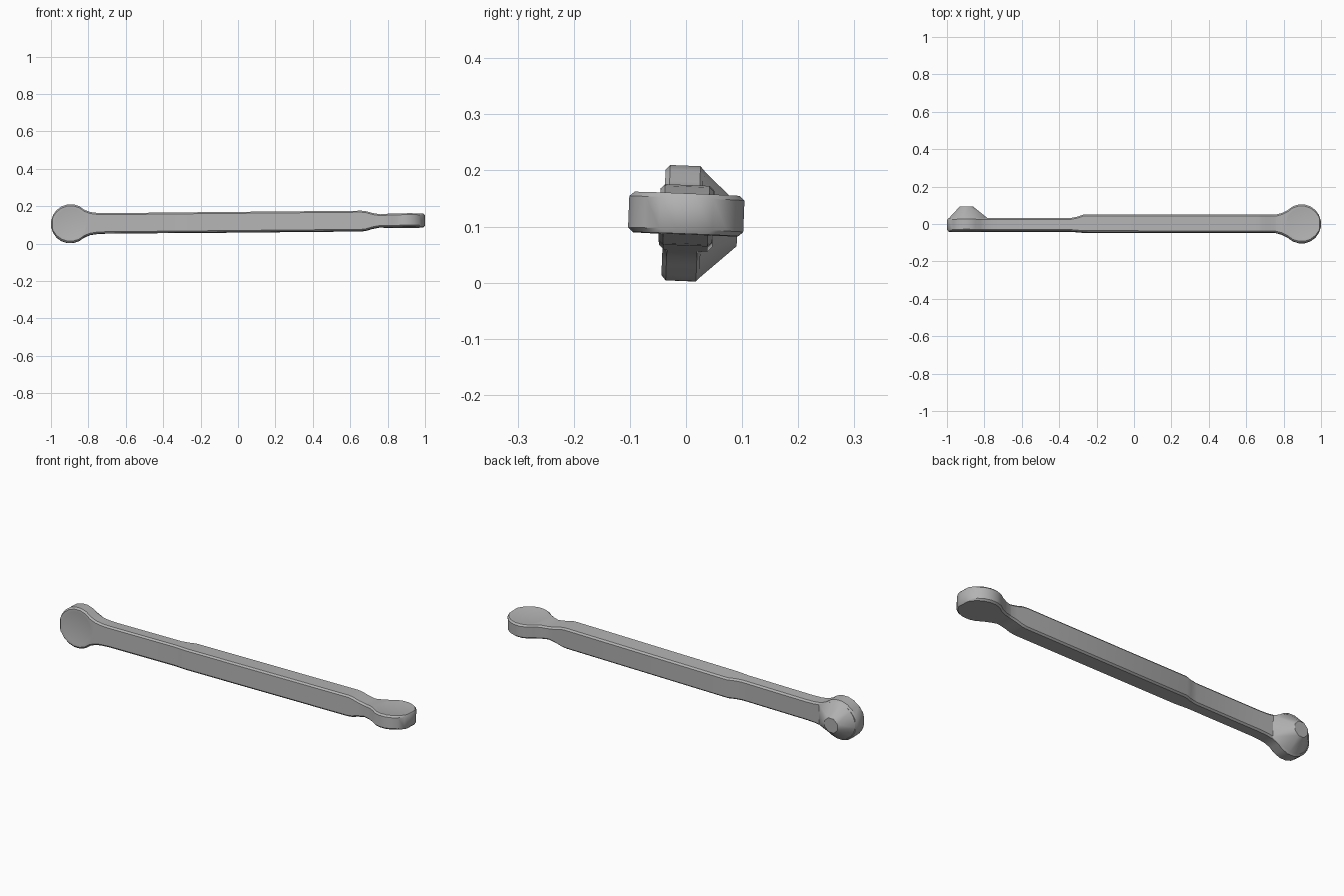
import bpy, bmesh, math
from mathutils import Matrix, Vector

cube = bpy.data.objects.get("Cube")
if cube:
    bpy.data.objects.remove(cube, do_unlink=True)

grey = bpy.data.materials.new("plain grey")
grey.use_nodes = True
colour = (0.45, 0.45, 0.45, 1)
grey.diffuse_color = colour
grey.node_tree.nodes["Principled BSDF"].inputs["Base Color"].default_value = colour

HEAD_X, HEAD_R = 0.896, 0.104
ROLL = Matrix.Translation((0, 0, 0.11)) @ Matrix.Rotation(-0.04, 4, "X") @ Matrix.Translation((0, 0, -0.11))


def centre_z(x):
    """Height of the slightly rising centre line."""
    return 0.1055 + 0.0093 * (x + 0.9)


def lerp(table, x):
    """Read a piecewise linear profile at x."""
    if x <= table[0][0]:
        return table[0][1]
    for (a, u), (b, v) in zip(table, table[1:]):
        if x <= b:
            return u + (v - u) * (x - a) / (b - a)
    return table[-1][1]


def add_object(name, bm):
    bmesh.ops.recalc_face_normals(bm, faces=bm.faces)
    mesh = bpy.data.meshes.new(name)
    bm.to_mesh(mesh)
    bm.free()
    obj = bpy.data.objects.new(name, mesh)
    bpy.context.collection.objects.link(obj)
    mesh.materials.append(grey)
    return obj


def activate(obj):
    bpy.ops.object.select_all(action="DESELECT")
    obj.select_set(True)
    bpy.context.view_layer.objects.active = obj


def finish(obj):
    obj.data.transform(ROLL)
    activate(obj)
    bpy.ops.object.shade_smooth_by_angle(angle=math.radians(30))


# Round head outline flowing through a neck into the straight bar
head = []
for k in range(8):
    a = math.radians(171 - 18 * k)
    head.append((-HEAD_X + HEAD_R * math.cos(a), HEAD_R * math.sin(a)))
neck = [(-0.79, 0.061), (-0.755, 0.056), (-0.71, 0.054)]

# Half height: upright round head on the right, thin flat paddle on the left
half_z = head + neck + [(0.66, 0.054), (0.685, 0.051), (0.72, 0.041), (0.76, 0.034), (0.8, 0.036)]
# Side limits: thin part, step to the thick part, then the flat round head
left_head = [(-x, h) for x, h in reversed(head)]
left_neck = [(0.755, 0.048), (0.79, 0.057)]
front = [(-0.34, 0.04), (-0.27, 0.046)] + left_neck + left_head
back = [(-0.34, 0.03), (-0.3, 0.038), (-0.27, 0.049)] + left_neck + left_head

# Lofted body
stations = sorted({round(x, 5) for t in (half_z, front, back) for x, _ in t})
bm = bmesh.new()
rings = []
for x in stations:
    z, h, f, b = centre_z(x), lerp(half_z, x), lerp(front, x), lerp(back, x)
    rings.append([bm.verts.new((x, y, z + s)) for y, s in ((-f, -h), (b, -h), (b, h), (-f, h))])
for r, s in zip(rings, rings[1:]):
    for i in range(4):
        j = (i + 1) % 4
        bm.faces.new((r[i], r[j], s[j], s[i]))
bm.faces.new(rings[0])
bm.faces.new(rings[-1])
bmesh.ops.dissolve_limit(bm, angle_limit=math.radians(0.5), verts=bm.verts, edges=bm.edges)
body = add_object("handle_bar", bm)

# Chamfer along the long edges
bevel = body.modifiers.new("chamfer", "BEVEL")
bevel.width = 0.008
bevel.segments = 1
bevel.limit_method = "ANGLE"
bevel.angle_limit = math.radians(50)
bevel.use_clamp_overlap = False

# Shallow dishes in the front of the right head and the top of the left head
DISH_R, DEPTH = 0.088, 0.005
ball_r = (DISH_R ** 2 + DEPTH ** 2) / (2 * DEPTH)
cutters = []
for name, point, normal in (
    ("front_dish", (-HEAD_X, -0.04, centre_z(-HEAD_X)), (0, -1, 0)),
    ("top_dish", (HEAD_X, 0, centre_z(HEAD_X) + 0.036), (0, 0, 1)),
):
    n = Vector(normal)
    bm = bmesh.new()
    bmesh.ops.create_uvsphere(bm, u_segments=32, v_segments=150, radius=ball_r)
    turn = n.to_track_quat("Z", "Y").to_matrix().to_4x4()
    bm.transform(Matrix.Translation(Vector(point) + n * (ball_r - DEPTH)) @ turn)
    cutter = add_object(name + "_cutter", bm)
    cutter.hide_render = True
    cutters.append(cutter)
    cut = body.modifiers.new(name, "BOOLEAN")
    cut.operation = "DIFFERENCE"
    cut.solver = "EXACT"
    cut.object = cutter

activate(body)
for m in list(body.modifiers):
    bpy.ops.object.modifier_apply(modifier=m.name)
for c in cutters:
    bpy.data.objects.remove(c, do_unlink=True)
finish(body)

# Tapered boss behind the right head, with a flat ramp towards the bar
bm = bmesh.new()
zc = centre_z(-HEAD_X)
for radius, y, count in ((0.098, 0.027, 20), (0.04, 0.092, 8)):
    for k in range(count):
        a = 2 * math.pi * (k + 0.5) / count
        bm.verts.new((-HEAD_X + radius * math.cos(a), y, zc + radius * math.sin(a)))
for s in (-1, 1):
    bm.verts.new((-0.78, 0.027, zc + s * 0.054))
hull = bmesh.ops.convex_hull(bm, input=bm.verts)
bmesh.ops.dissolve_limit(bm, angle_limit=math.radians(1), verts=bm.verts, edges=bm.edges)
finish(add_object("back_boss", bm))
